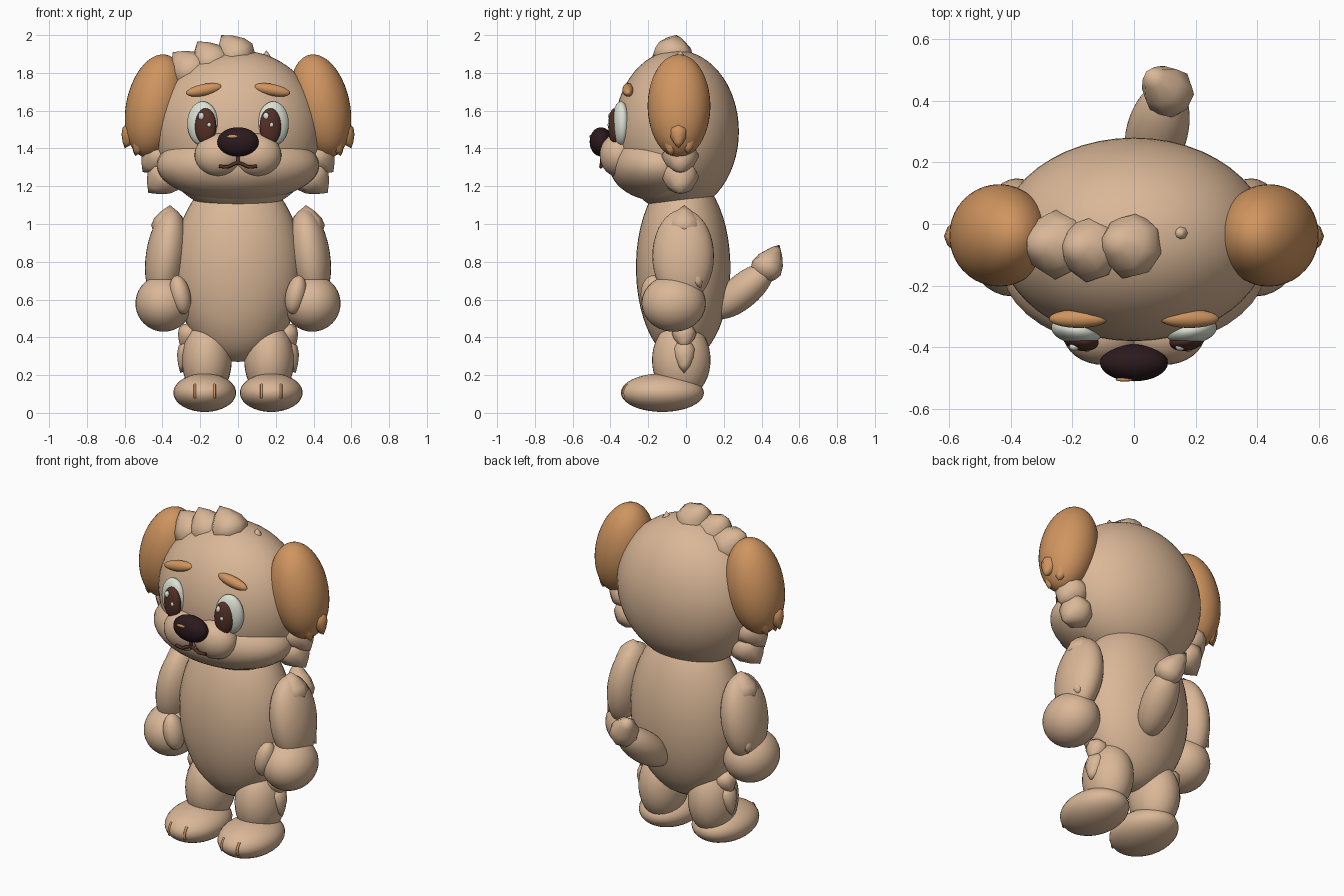
import bpy, bmesh, math
from mathutils import Vector, Matrix, Euler

if "Cube" in bpy.data.objects:
    bpy.data.objects.remove(bpy.data.objects["Cube"])


def material(name, rgb):
    m = bpy.data.materials.new(name)
    m.diffuse_color = (*rgb, 1)
    m.use_nodes = True
    m.node_tree.nodes["Principled BSDF"].inputs["Base Color"].default_value = m.diffuse_color
    return m


TAN = material("tan fur", (0.70, 0.475, 0.31))
ORANGE = material("orange fur", (0.63, 0.30, 0.115))
WHITE = material("eye white", (0.72, 0.76, 0.66))
BROWN = material("dark brown", (0.09, 0.03, 0.02))
BLACK = material("nose black", (0.025, 0.01, 0.013))


def finish(bm, name, mat, angle=60):
    bmesh.ops.recalc_face_normals(bm, faces=bm.faces)
    me = bpy.data.meshes.new(name)
    bm.to_mesh(me)
    bm.free()
    me.materials.append(mat)
    ob = bpy.data.objects.new(name, me)
    bpy.context.collection.objects.link(ob)
    bpy.ops.object.select_all(action='DESELECT')
    ob.select_set(True)
    bpy.context.view_layer.objects.active = ob
    bpy.ops.object.shade_smooth_by_angle(angle=math.radians(angle))
    return ob


def ball(name, c, r, mat=TAN, rot=(0, 0, 0), seg=32):
    """Ellipsoid with centre c, radii r and rotation in degrees."""
    bm = bmesh.new()
    m = Matrix.LocRotScale(Vector(c), Euler([math.radians(a) for a in rot]), Vector(r))
    bmesh.ops.create_uvsphere(bm, u_segments=seg, v_segments=seg * 5 // 8, radius=1, matrix=m)
    return finish(bm, name, mat)


def tuft(name, base, tip, r, mat=TAN, seg=8):
    """Pointed fur clump: a rounded base drawn out to a tip."""
    base, tip = Vector(base), Vector(tip)
    axis = tip - base
    h = axis.length
    q = axis.to_track_quat('Z', 'Y')
    bm = bmesh.new()
    rings = []
    for z, k in ((-0.7 * r, 0.45), (-0.4 * r, 0.85), (0, 1), (0.35 * h, 0.84), (0.7 * h, 0.46)):
        rings.append([bm.verts.new(base + q @ Vector((
            r * k * math.cos(2 * math.pi * i / seg), r * k * math.sin(2 * math.pi * i / seg), z)))
            for i in range(seg)])
    for a, b in zip(rings, rings[1:]):
        for i in range(seg):
            j = (i + 1) % seg
            bm.faces.new((a[i], a[j], b[j], b[i]))
    bm.faces.new(rings[0])
    end = bm.verts.new(tip)
    for i in range(seg):
        bm.faces.new((rings[-1][i], rings[-1][(i + 1) % seg], end))
    return finish(bm, name, mat, 50)


def stroke(name, pts, r, mat):
    """Thin tapered tube along a list of points."""
    cu = bpy.data.curves.new(name, 'CURVE')
    cu.dimensions = '3D'
    cu.bevel_depth = r
    cu.bevel_resolution = 2
    cu.use_fill_caps = True
    cu.materials.append(mat)
    sp = cu.splines.new('NURBS')
    sp.points.add(len(pts) - 1)
    for p, co in zip(sp.points, pts):
        p.co = (*co, 1)
    sp.order_u = 3
    sp.use_endpoint_u = True
    ob = bpy.data.objects.new(name, cu)
    bpy.context.collection.objects.link(ob)


# Torso and head
ball("torso", (0, -0.015, 0.77), (0.34, 0.25, 0.50), seg=40)
ball("skull", (0, -0.05, 1.49), (0.44, 0.33, 0.43), seg=48)
ball("cheeks", (0, -0.135, 1.31), (0.43, 0.27, 0.19), seg=40)

# Nose with a small shine
ball("nose", (0, -0.45, 1.435), (0.11, 0.06, 0.077), BLACK)
ball("nose_shine", (-0.03, -0.504, 1.463), (0.03, 0.007, 0.009), ORANGE, seg=16)
stroke("mouth_line", [(0, -0.445, 1.375), (0, -0.452, 1.345), (0, -0.445, 1.315)], 0.008, BROWN)

# Hair clumps on the crown
tuft("hair_outer", (-0.25, -0.065, 1.81), (-0.345, -0.06, 1.91), 0.115)
tuft("hair_middle", (-0.14, -0.08, 1.855), (-0.215, -0.07, 1.967), 0.11)
tuft("hair_top", (-0.01, -0.07, 1.89), (-0.088, -0.05, 2.0), 0.11)
tuft("hair_nub", (0.15, -0.03, 1.85), (0.15, -0.03, 1.92), 0.035)

# Tail
ball("tail", (0.075, 0.30, 0.645), (0.10, 0.09, 0.205), rot=(-50, 8, -8))
tuft("tail_tip", (0.115, 0.425, 0.765), (0.04, 0.495, 0.89), 0.085)

for s, side in ((-1, "left"), (1, "right")):
    def n(part):
        return side + "_" + part

    # Muzzle and mouth
    ball(n("muzzle"), (s * 0.098, -0.355, 1.365), (0.132, 0.102, 0.115))
    stroke(n("mouth_curve"), [(0, -0.447, 1.325), (s * 0.03, -0.448, 1.315),
                              (s * 0.06, -0.452, 1.298), (s * 0.10, -0.448, 1.307)], 0.009, BROWN)

    # Eyes and brows
    ball(n("eye_white"), (s * 0.187, -0.345, 1.532), (0.083, 0.045, 0.117), WHITE, (0, 0, s * 10))
    ball(n("iris"), (s * 0.172, -0.378, 1.518), (0.058, 0.033, 0.095), BROWN, (0, 0, s * 10))
    ball(n("eye_shine"), (-0.022 + s * 0.172, -0.398, 1.57), (0.016, 0.014, 0.02), WHITE, seg=16)
    ball(n("eye_glint"), (0.012 + s * 0.165, -0.407, 1.525), (0.011, 0.008, 0.013), WHITE, seg=16)
    ball(n("brow"), (s * 0.18, -0.307, 1.71), (0.097, 0.03, 0.031), ORANGE, (0, s * 11, 0))

    # Floppy ears with ragged tips
    ball(n("ear"), (s * 0.437, -0.037, 1.625), (0.155, 0.166, 0.277), ORANGE, (0, -s * 12, 0), 40)
    for dx, y, z in ((0.60, -0.04, 1.40), (0.545, -0.08, 1.36), (0.55, 0.01, 1.37)):
        tuft(n("ear_tip"), (s * (dx - 0.035), y, z + 0.09), (s * dx, y, z), 0.05, ORANGE)

    # Jaw fur
    tuft(n("jaw_tuft_upper"), (s * 0.42, -0.03, 1.36), (s * 0.505, -0.03, 1.275), 0.10)
    tuft(n("jaw_tuft_lower"), (s * 0.39, -0.03, 1.25), (s * 0.475, -0.03, 1.165), 0.10)

    # Arms, shoulder fur, hands, thumbs
    ball(n("arm"), (s * 0.38, -0.015, 0.83), (0.108, 0.163, 0.25), rot=(0, -s * 8, 0))
    tuft(n("shoulder_tuft"), (s * 0.365, -0.01, 0.99), (s * 0.36, -0.01, 1.10), 0.095)
    tuft(n("elbow_tuft"), (s * 0.42, 0.03, 0.76), (s * 0.47, 0.08, 0.66), 0.055)
    ball(n("hand"), (s * 0.393, -0.065, 0.58), (0.15, 0.17, 0.15))
    ball(n("thumb"), (s * 0.306, -0.175, 0.625), (0.054, 0.065, 0.104), rot=(0, s * 12, 0))

    # Legs, thigh fur, feet, toe marks
    ball(n("leg"), (s * 0.165, -0.025, 0.28), (0.132, 0.155, 0.205))
    tuft(n("thigh_tuft"), (s * 0.255, -0.01, 0.42), (s * 0.30, -0.01, 0.34), 0.065)
    tuft(n("calf_tuft"), (s * 0.255, -0.01, 0.33), (s * 0.305, -0.01, 0.21), 0.065)
    ball(n("foot"), (s * 0.176, -0.125, 0.107), (0.166, 0.22, 0.102))
    for k in (-1, 1):
        x = s * 0.176 + k * 0.052
        stroke(n("toe_mark"), [(x, -0.31, 0.15), (x, -0.345, 0.115), (x, -0.327, 0.08)], 0.007, ORANGE)
